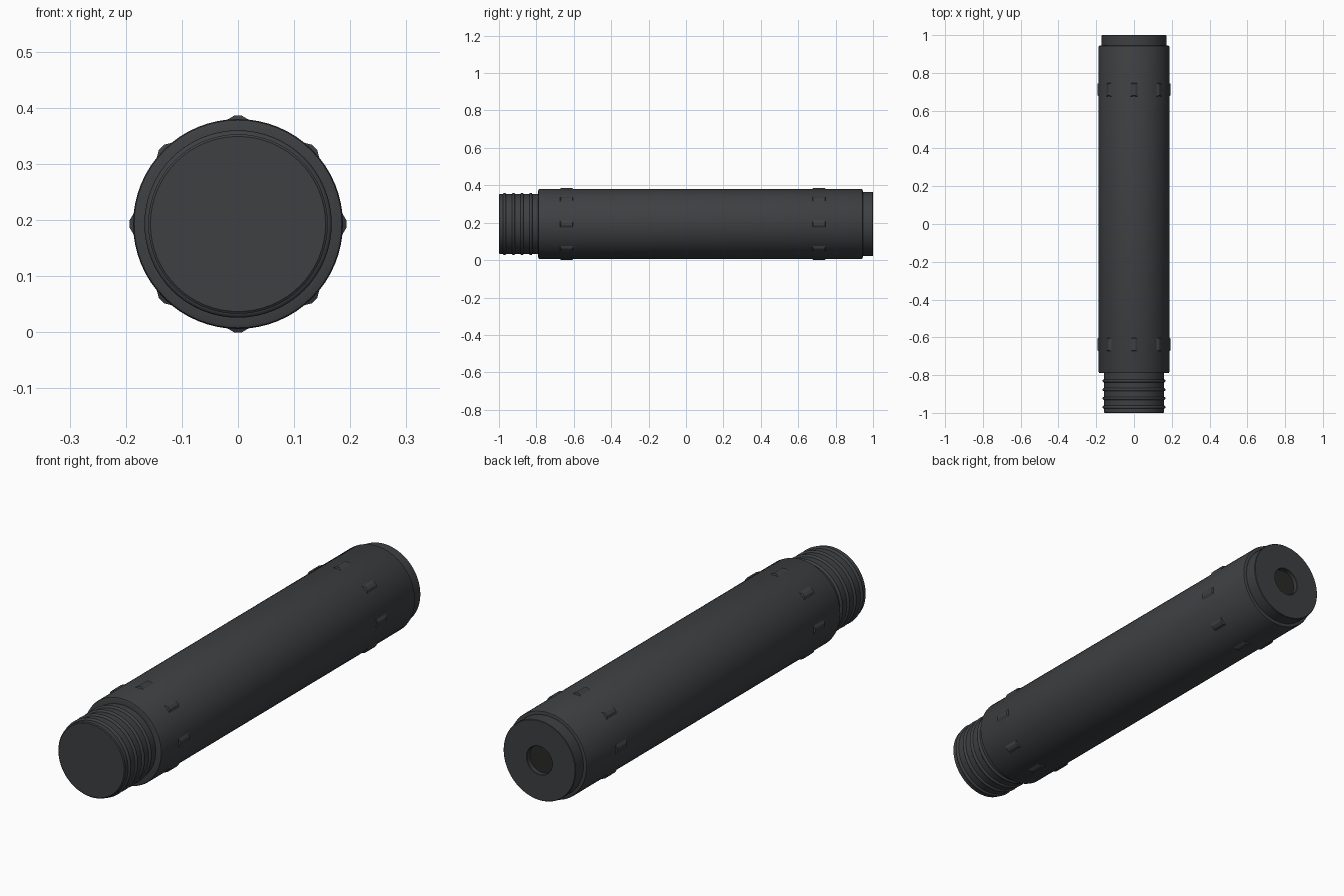
import bpy, bmesh
from math import sin, cos, pi, radians
from mathutils import Matrix

if "Cube" in bpy.data.objects:
    bpy.data.objects.remove(bpy.data.objects["Cube"])

CZ = 0.193   # height of the long axis
SEG = 64


def material(name, rgb):
    m = bpy.data.materials.new(name)
    m.diffuse_color = (*rgb, 1)
    m.use_nodes = True
    m.node_tree.nodes["Principled BSDF"].inputs["Base Color"].default_value = m.diffuse_color
    return m


dark = material("dark_plastic", (0.047, 0.05, 0.054))
floor_mat = material("recess_dark", (0.022, 0.022, 0.021))


def finish(bm, name, mat, smooth=True):
    me = bpy.data.meshes.new(name)
    bm.to_mesh(me)
    bm.free()
    me.materials.append(mat)
    ob = bpy.data.objects.new(name, me)
    ob.location.z = CZ
    bpy.context.collection.objects.link(ob)
    if smooth:
        bpy.ops.object.select_all(action='DESELECT')
        ob.select_set(True)
        bpy.context.view_layer.objects.active = ob
        bpy.ops.object.shade_smooth_by_angle(angle=radians(35))
    return ob


def lathe(name, profile, mat=dark):
    """Revolve (radius, y) points, ordered front to back, around the y axis."""
    bm = bmesh.new()
    vs = [bm.verts.new((r, y, 0)) for r, y in profile]
    es = [bm.edges.new(p) for p in zip(vs, vs[1:])]
    bmesh.ops.spin(bm, geom=vs + es, cent=(0, 0, 0), axis=(0, 1, 0),
                   angle=2 * pi, steps=SEG)
    bmesh.ops.remove_doubles(bm, verts=bm.verts, dist=1e-5)
    # profile runs front to back, so its right-hand side must face outward
    bm.normal_update()
    ref = max(bm.faces, key=lambda f: f.calc_area())
    c = ref.calc_center_median()
    if abs(ref.normal.y) > 0.9:
        wrong = ref.normal.y * (1 if c.y < 0 else -1) > 0
    else:
        wrong = ref.normal.x * c.x + ref.normal.z * c.z < 0
    bmesh.ops.recalc_face_normals(bm, faces=bm.faces)
    bm.normal_update()
    n, c = ref.normal, ref.calc_center_median()
    d = n.y * (1 if c.y > 0 else -1) if abs(n.y) > 0.9 else n.x * c.x + n.z * c.z
    if d < 0:
        bmesh.ops.reverse_faces(bm, faces=bm.faces)
    return finish(bm, name, mat)


# Main tube with softened end edges
lathe("main_tube", [(0.155, -0.79), (0.18, -0.79), (0.185, -0.788), (0.187, -0.782),
                    (0.187, 0.938), (0.185, 0.943), (0.18, 0.945), (0.17, 0.945)])

# Front neck with four rounded ridges
neck = [(0, -1), (0.156, -1), (0.16, -0.997)]
for y in (-0.97, -0.923, -0.877, -0.83):
    for i in range(7):
        a = pi * i / 6
        neck.append((0.16 + 0.007 * sin(a), y - 0.008 * cos(a)))
neck.append((0.16, -0.79))
lathe("ridged_neck", neck)

# Rear cap with a shallow round recess
lathe("rear_cap", [(0.172, 0.944), (0.172, 0.998), (0.17, 1), (0.062, 1), (0.06, 0.998), (0.06, 0.98)])
lathe("recess_floor", [(0.06, 0.98), (0, 0.98)], floor_mat)

# Two rings of eight tapered grip lugs
for name, y in (("front_lugs", -0.638), ("rear_lugs", 0.711)):
    bm = bmesh.new()
    for k in range(8):
        new = bmesh.ops.create_cube(bm, size=2)["verts"]
        for v in new:
            top = v.co.z > 0
            v.co = (v.co.x * (0.007 if top else 0.027),
                    y + v.co.y * (0.031 if top else 0.038),
                    0.193 if top else 0.181)
        bmesh.ops.rotate(bm, verts=new, matrix=Matrix.Rotation(k * pi / 4, 3, 'Y'))
    finish(bm, name, dark, smooth=False)
